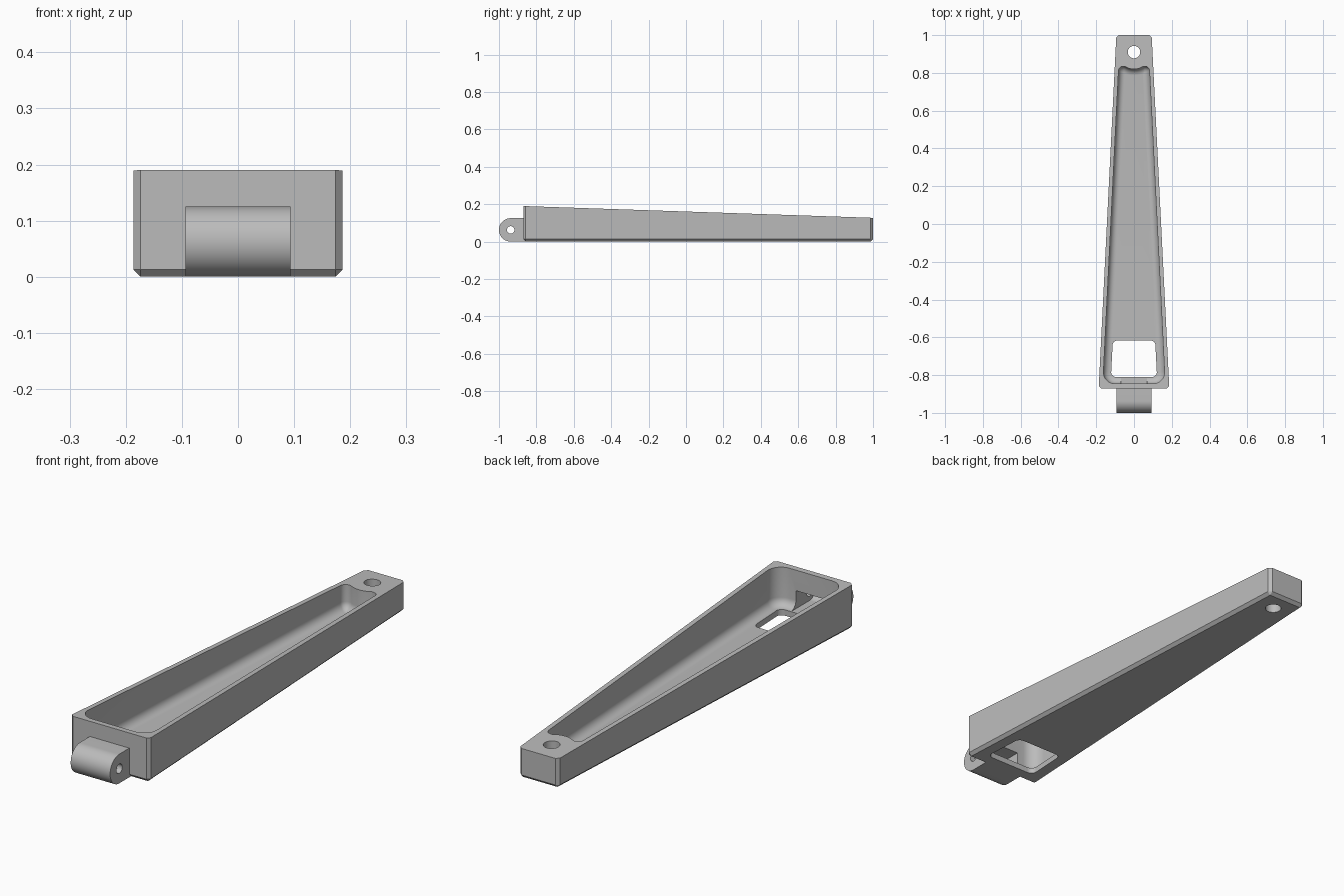
import bpy, bmesh
from math import sin, cos, pi, sqrt
from mathutils import Vector

if "Cube" in bpy.data.objects:
    bpy.data.objects.remove(bpy.data.objects["Cube"])

grey = bpy.data.materials.new("Satin grey")
grey.use_nodes = True
grey.diffuse_color = (0.5, 0.5, 0.5, 1)
grey.node_tree.nodes["Principled BSDF"].inputs["Base Color"].default_value = (0.5, 0.5, 0.5, 1)

FRONT, BACK = -0.87, 1.0
HOLE_Y, AXIS_Y, KNUCKLE_R = 0.91, -0.9375, 0.0625
FLOOR, FILLET = 0.025, 0.035


def half_width(y):
    return 0.187 + (0.0935 - 0.187) * (y - FRONT) / (BACK - FRONT)


def to_object(name, bm):
    bmesh.ops.recalc_face_normals(bm, faces=bm.faces)
    mesh = bpy.data.meshes.new(name)
    bm.to_mesh(mesh)
    bm.free()
    mesh.materials.append(grey)
    obj = bpy.data.objects.new(name, mesh)
    bpy.context.collection.objects.link(obj)
    return obj


def loft(name, rings):
    """Skin equal-length rings of points and cap both ends."""
    bm = bmesh.new()
    loops = [[bm.verts.new(p) for p in ring] for ring in rings]
    n = len(loops[0])
    for a, b in zip(loops, loops[1:]):
        for i in range(n):
            bm.faces.new((a[i], a[(i + 1) % n], b[(i + 1) % n], b[i]))
    bm.faces.new(loops[0])
    bm.faces.new(loops[-1])
    return to_object(name, bm)


def rounded(corners, radii, steps=8):
    """Round each corner of a convex 2D outline with a tangent arc."""
    out = []
    for i, c in enumerate(corners):
        c = Vector(c)
        u = (Vector(corners[i - 1]) - c).normalized()
        v = (Vector(corners[(i + 1) % len(corners)]) - c).normalized()
        half = u.angle(v) / 2
        r = radii[i]
        centre = c + (u + v).normalized() * (r / sin(half))
        start = c + u * (r * cos(half) / sin(half)) - centre
        end = c + v * (r * cos(half) / sin(half)) - centre
        sweep = start.angle(end)
        for k in range(steps + 1):
            t = k / steps
            p = (start * sin((1 - t) * sweep) + end * sin(t * sweep)) / sin(sweep)
            out.append(centre + p)
    return out


def cylinder(name, r, centre, length, axis):
    def ring(s):
        pts = []
        for k in range(48):
            a, b = r * cos(k * pi / 24), r * sin(k * pi / 24)
            offset = (s, a, b) if axis == "x" else (a, b, s)
            pts.append(Vector(centre) + Vector(offset))
        return pts
    return loft(name, [ring(-length / 2), ring(length / 2)])


def knuckle(name, r, half_x, y_end):
    """Half-round bar along x with straight sides running back to y_end."""
    arc = [(AXIS_Y - r * sin(k * pi / 32), KNUCKLE_R - r * cos(k * pi / 32)) for k in range(33)]
    profile = [(y_end, KNUCKLE_R - r)] + arc + [(y_end, KNUCKLE_R + r)]
    return loft(name, [[(x, y, z) for y, z in profile] for x in (-half_x, half_x)])


def cut(obj, cutters):
    bpy.context.view_layer.objects.active = obj
    for c in cutters:
        mod = obj.modifiers.new("cut", "BOOLEAN")
        mod.operation, mod.solver, mod.object = "DIFFERENCE", "EXACT", c
        bpy.ops.object.modifier_apply(modifier=mod.name)


# Tapered body, chamfered on the base and the upright corners
bm = bmesh.new()
bmesh.ops.create_cube(bm, size=1)
for v in bm.verts:
    front, top = v.co.y < 0, v.co.z > 0
    y = FRONT if front else BACK
    v.co = ((1 if v.co.x > 0 else -1) * half_width(y), y,
            (0.19 if front else 0.127) if top else 0)
edges = [e for e in bm.edges if min(v.co.z for v in e.verts) == 0]
bmesh.ops.bevel(bm, geom=edges, offset=0.013, segments=1, affect="EDGES")
body = to_object("tapered_body", bm)


# Filleted pocket that dips around the mounting hole
def pocket_ring(d, z):
    y0, y1 = -0.845 + d, 0.835 - d
    w0, w1 = half_width(y0) - 0.021 - d, half_width(y1) - 0.021 - d
    rf, rb = 0.06 - d, max(0.025 - d * 0.6, 0.004)
    outline = rounded([(-w0, y0), (w0, y0), (w1, y1), (-w1, y1)], [rf, rf, rb, rb])
    a, b = outline[26], outline[27]
    outline[27:27] = [a.lerp(b, k / 16) for k in range(1, 16)]
    ring = []
    for p in outline:
        y, r = p.y, 0.09 + d
        if y > 0.7 and abs(p.x) < r:
            y = min(y, HOLE_Y - sqrt(r * r - p.x * p.x))
        ring.append((p.x, y, z))
    return ring


rings = [pocket_ring(0, 0.3)]
for k in range(9):
    t = k / 8 * pi / 2
    rings.append(pocket_ring(FILLET * (1 - cos(t)), FLOOR + FILLET * (1 - sin(t))))
pocket = loft("pocket_cutter", rings)

# Rounded window through the floor
window_outline = rounded([(-0.122, -0.81), (0.122, -0.81), (0.112, -0.617), (-0.112, -0.617)], [0.025] * 4)
window = loft("window_cutter", [[(p.x, p.y, z) for p in window_outline] for z in (-0.1, 0.06)])

mount_hole = cylinder("mount_hole_cutter", 0.033, (0, HOLE_Y, 0.1), 0.5, "z")
pin_hole = cylinder("pin_hole_cutter", 0.02, (0, AXIS_Y, KNUCKLE_R), 0.5, "x")
slot = knuckle("slot_cutter", 0.0385, 0.07, -0.815)

# Hollow hinge knuckle on the front wall
hinge = knuckle("hinge_knuckle", KNUCKLE_R, 0.0935, -0.852)

cut(body, [pocket, window, mount_hole, slot])
cut(hinge, [slot, pin_hole])
for c in (pocket, window, mount_hole, pin_hole, slot):
    bpy.data.objects.remove(c)

# Smooth the curved faces and keep the edges crisp
for obj in (body, hinge):
    bpy.ops.object.select_all(action="DESELECT")
    obj.select_set(True)
    bpy.context.view_layer.objects.active = obj
    bpy.ops.object.shade_smooth_by_angle(angle=pi / 6)
